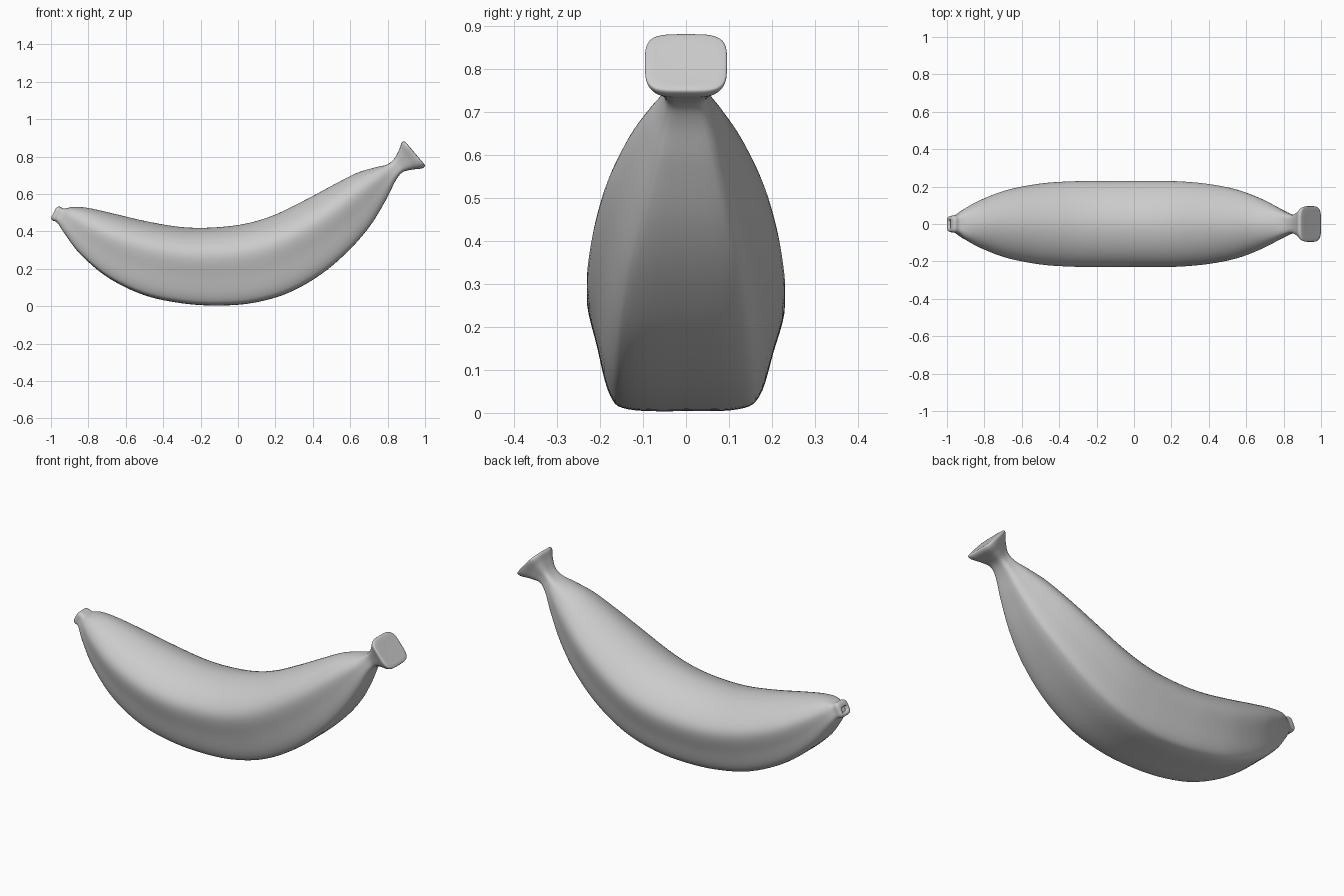
import bpy, bmesh, math
from mathutils import Vector

if "Cube" in bpy.data.objects:
    bpy.data.objects.remove(bpy.data.objects["Cube"])

# Rings along the fruit: top x, top z, bottom x, bottom z, half width, squareness
RINGS = [
    (-.965, .505, -.980, .480, .018, 1), (-.980, .510, -.993, .480, .024, 1),
    (-.968, .529, -.999, .470, .038, 1), (-.953, .532, -.990, .458, .044, 1),
    (-.928, .522, -.965, .445, .050, .9), (-.880, .531, -.925, .385, .085, .4),
    (-.800, .525, -.840, .275, .130, .1), (-.670, .496, -.690, .150, .182, 0),
    (-.490, .454, -.500, .059, .217, 0), (-.310, .424, -.300, .016, .229, 0),
    (-.150, .420, -.110, .004, .230, 0), (.030, .439, .080, .018, .230, 0),
    (.190, .486, .270, .072, .229, 0), (.350, .563, .450, .175, .215, 0),
    (.500, .643, .600, .306, .186, 0), (.630, .710, .710, .435, .142, .1),
    (.730, .741, .793, .572, .095, .3), (.795, .757, .843, .672, .060, .8),
    (.835, .788, .880, .716, .050, 1), (.862, .838, .930, .730, .068, 1),
    (.876, .876, .980, .736, .090, 1), (.890, .880, .999, .747, .095, 1),
    (.903, .869, .996, .759, .084, 1), (.915, .855, .986, .771, .065, 1)]

# Ridged cross-section: (sideways share of half width, share of height)
SECTION = [(0, 0), (.52, .01), (.74, .08), (.88, .32), (1, .60), (.82, .79), (.45, .94),
           (0, 1), (-.45, .95), (-.82, .82), (-1, .64), (-.90, .36), (-.77, .09), (-.58, .01)]


def spline(p0, p1, p2, p3, t):
    return .5 * (2 * p1 + (p2 - p0) * t + (2 * p0 - 5 * p1 + 4 * p2 - p3) * t * t
                 + (3 * p1 - p0 - 3 * p2 + p3) * t ** 3)


def resample(points, steps, closed):
    n = len(points)
    pick = (lambda i: points[i % n]) if closed else (lambda i: points[min(max(i, 0), n - 1)])
    out = [spline(*(pick(i + k) for k in (-1, 0, 1, 2)), s / steps)
           for i in range(n if closed else n - 1) for s in range(steps)]
    return out if closed else out + [points[-1]]


def ring_points(ring):
    tx, tz, bx, bz, width, square = ring
    top, bottom = Vector((tx, 0, tz)), Vector((bx, 0, bz))
    pts = []
    for side, up in profile:
        v = 2 * up - 1
        r = (abs(side) ** 4 + abs(v) ** 4) ** .25
        s = side + (side / r - side) * square
        h = (v + (v / r - v) * square + 1) / 2
        pts.append(bottom.lerp(top, h) + Vector((0, s * width, 0)))
    return pts


# Loft the skin, including the stem head and the hollow blossom tip
profile = resample([Vector(p) for p in SECTION], 5, True)
columns = [resample(list(c), 6, False) for c in zip(*(ring_points(r) for r in RINGS))]
bm = bmesh.new()
loops = [[bm.verts.new(p) for p in ring] for ring in zip(*columns)]
n = len(profile)
for a, b in zip(loops, loops[1:]):
    for i in range(n):
        j = (i + 1) % n
        bm.faces.new((a[i], a[j], b[j], b[i]))
bm.faces.new(loops[0])
bm.faces.new(loops[-1])
bmesh.ops.recalc_face_normals(bm, faces=bm.faces)

mesh = bpy.data.meshes.new("banana")
bm.to_mesh(mesh)
bm.free()
banana = bpy.data.objects.new("banana", mesh)
bpy.context.collection.objects.link(banana)
bpy.context.view_layer.objects.active = banana
banana.select_set(True)
bpy.ops.object.shade_smooth_by_angle(angle=math.radians(50))
